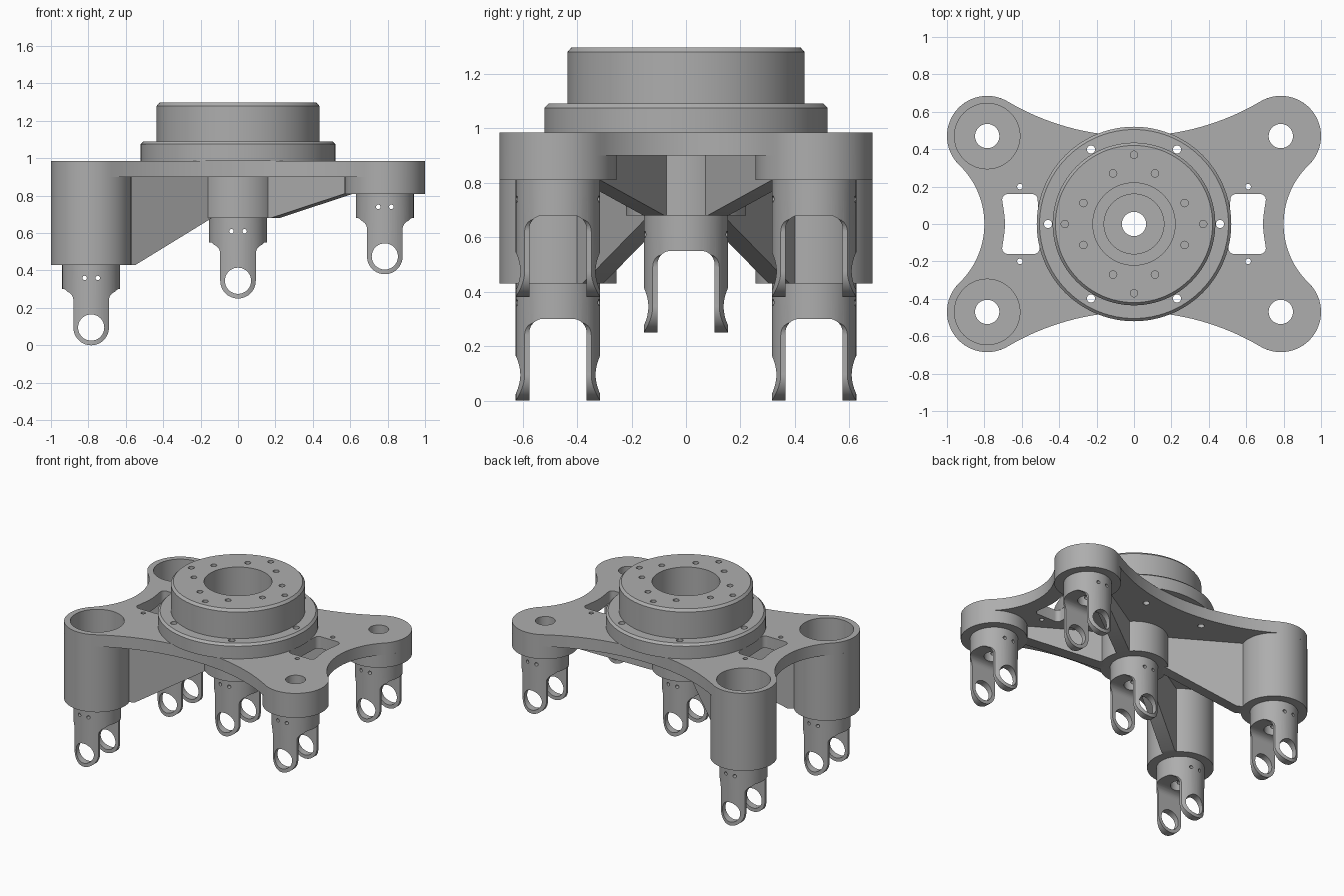
import bpy, bmesh
from math import radians, degrees, cos, sin, pi, atan2, hypot
from mathutils import Matrix, Vector

cube = bpy.data.objects.get("Cube")
if cube:
    bpy.data.objects.remove(cube, do_unlink=True)

grey = bpy.data.materials.new("machined_grey")
grey.use_nodes = True
grey.diffuse_color = (0.42, 0.42, 0.42, 1)
grey.node_tree.nodes["Principled BSDF"].inputs["Base Color"].default_value = grey.diffuse_color


# ---- helpers ----
def finish(name, bm):
    bmesh.ops.remove_doubles(bm, verts=bm.verts, dist=0.0002)
    bmesh.ops.recalc_face_normals(bm, faces=bm.faces)
    me = bpy.data.meshes.new(name)
    bm.to_mesh(me)
    bm.free()
    me.materials.append(grey)
    ob = bpy.data.objects.new(name, me)
    bpy.context.scene.collection.objects.link(ob)
    smooth(ob)
    return ob


def smooth(ob):
    ob.data.shade_smooth()
    ob.data.set_sharp_from_angle(angle=radians(30))


def arc(cx, cy, r, a0, a1, n=16):
    angles = [radians(a0 + (a1 - a0) * i / n) for i in range(n + 1)]
    return [(cx + r * cos(a), cy + r * sin(a)) for a in angles]


def circle(cx, cy, r, n=32):
    return arc(cx, cy, r, 0, 360, n)[:-1]


def lathe(name, profile, x=0, y=0, n=72):
    """Revolve a closed (radius, z) profile about a vertical axis."""
    bm = bmesh.new()
    rings = [[bm.verts.new((x + r * cos(2 * pi * i / n), y + r * sin(2 * pi * i / n), z))
              for r, z in profile] for i in range(n)]
    m = len(profile)
    for i in range(n):
        a, b = rings[i], rings[(i + 1) % n]
        for j in range(m):
            k = (j + 1) % m
            bm.faces.new((a[j], b[j], b[k], a[k]))
    return finish(name, bm)


def prism(name, loops, thickness, matrix):
    """Filled outline, with further loops as holes, extruded about its plane."""
    cu = bpy.data.curves.new(name, "CURVE")
    cu.dimensions, cu.fill_mode, cu.extrude = "2D", "BOTH", thickness / 2
    for loop in loops:
        sp = cu.splines.new("POLY")
        sp.points.add(len(loop) - 1)
        for p, (a, b) in zip(sp.points, loop):
            p.co = (a, b, 0, 1)
        sp.use_cyclic_u = True
    tmp = bpy.data.objects.new(name, cu)
    bpy.context.scene.collection.objects.link(tmp)
    dg = bpy.context.evaluated_depsgraph_get()
    me = bpy.data.meshes.new_from_object(tmp.evaluated_get(dg))
    bm = bmesh.new()
    bm.from_mesh(me)
    bm.transform(matrix)
    bpy.data.objects.remove(tmp, do_unlink=True)
    bpy.data.curves.remove(cu)
    bpy.data.meshes.remove(me)
    return finish(name, bm)


def drills(specs, rot=Matrix()):
    """One cutter made of separate cylinders: (centre, radius, length)."""
    bm = bmesh.new()
    for c, r, length in specs:
        bmesh.ops.create_cone(bm, cap_ends=True, segments=24, radius1=r, radius2=r,
                              depth=length, matrix=Matrix.Translation(c) @ rot)
    return finish("drill_cutter", bm)


def boolean(ob, cutter, operation="DIFFERENCE"):
    mod = ob.modifiers.new("cut", "BOOLEAN")
    mod.operation, mod.solver, mod.object = operation, "EXACT", cutter
    dg = bpy.context.evaluated_depsgraph_get()
    me = bpy.data.meshes.new_from_object(ob.evaluated_get(dg))
    ob.modifiers.clear()
    ob.data = me
    bpy.data.objects.remove(cutter, do_unlink=True)
    smooth(ob)


# ---- main dimensions ----
PX, PY, PAD_R = 0.785, 0.47, 0.215
TOP, UNDER = 0.985, 0.90
HUB_Z, LOW_Z, HIGH_Z = 0.68, 0.43, 0.81
SIDE_R, LONG_R = 0.437, 1.325
side_x, long_y = 0.80 + SIDE_R, 0.47 + LONG_R

# ---- plate: four lobes joined by concave arcs ----
a_side = degrees(atan2(-PY, side_x - PX))
a_long = degrees(atan2(long_y - PY, -PX))
quarter = (arc(side_x, 0, SIDE_R, 180, 180 + a_side)[:-1]
           + arc(PX, PY, PAD_R, a_side, a_long, 32)
           + arc(0, long_y, LONG_R, a_long - 180, -90)[1:])
half = quarter + [(-x, y) for x, y in reversed(quarter[:-1])]
outline = half + [(x, -y) for x, y in reversed(half[1:-1])]

bolt_circle = [(0.46 * cos(i * pi / 3), 0.46 * sin(i * pi / 3)) for i in range(6)]
holes = [circle(0, 0, 0.16, 72)] + [circle(x, y, 0.022, 16) for x, y in bolt_circle]
for s in (-1, 1):
    window = (arc(0.675, 0.13, 0.03, 0, 90, 6) + arc(0.545, 0.13, 0.03, 90, 180, 6)
              + arc(0.535, -0.13, 0.03, 180, 270, 6) + arc(0.675, -0.13, 0.03, 270, 360, 6)
              + arc(1.09, 0, 0.40, 190, 170, 8))
    holes.append([(s * x, y) for x, y in window])
    for t in (-1, 1):
        holes.append(circle(s * 0.61, t * 0.2, 0.015, 16))
        holes.append(circle(s * PX, t * PY, 0.065 if s > 0 else 0.175, 72))
prism("plate", [outline] + holes, TOP - UNDER, Matrix.Translation((0, 0, (TOP + UNDER) / 2)))

# ---- corner bosses, hub and ribs ----
def cup(name, x, y, outer, inner, base):
    floor = base + 0.04
    lathe(name, [(0.065, base), (outer, base), (outer, UNDER), (inner, UNDER),
                 (inner, floor), (0.065, floor)], x, y)


cup("hub", 0, 0, 0.22, 0.16, HUB_Z)
reach = hypot(PX, PY) - 0.19
low_rib = [(0.19, HUB_Z), (0.665, LOW_Z), (reach, LOW_Z), (reach, UNDER), (0.19, UNDER)]
high_rib = [(0.19, HUB_Z), (0.23, HUB_Z), (reach, 0.82), (reach, UNDER), (0.19, UNDER)]
for t, side in ((-1, "front"), (1, "back")):
    cup(f"{side}_right_boss", -PX, t * PY, PAD_R, 0.175, LOW_Z)
    lathe(f"{side}_left_boss", [(0.065, HIGH_Z), (PAD_R, HIGH_Z), (PAD_R, UNDER), (0.065, UNDER)],
          PX, t * PY)
    for s, hand, shape in ((-1, "right", low_rib), (1, "left", high_rib)):
        d = Vector((s * PX, t * PY, 0)).normalized()
        up = Vector((0, 0, 1))
        frame = Matrix((d, up, d.cross(up))).transposed().to_4x4()
        prism(f"{side}_{hand}_rib", [shape], 0.09, frame)

# ---- turret: flange and collar with bolt holes ----
flange = lathe("flange", [(0.22, TOP), (0.52, TOP), (0.52, 1.075), (0.505, 1.09), (0.22, 1.09)], n=96)
boolean(flange, drills([((x, y, 1.04), 0.022, 0.3) for x, y in bolt_circle]))
collar = lathe("collar", [(0.22, 1.09), (0.435, 1.09), (0.435, 1.28), (0.42, 1.297), (0.22, 1.297)], n=96)
spots = [(0.37, i * 90) for i in range(4)]
spots += [(0.293, i * 90 + a) for i in range(4) for a in (22.5, 67.5)]
boolean(collar, drills([((r * cos(radians(a)), r * sin(radians(a)), 1.297), 0.02, 0.16)
                        for r, a in spots]))

# ---- clevis leg, origin at its top face ----
right_edge = ([(0.2, 0.05), (0.2, -0.14)] + arc(0.145, -0.19, 0.05, 90, 180, 8)
              + arc(0, -0.335, 0.095, 0, -90, 16))
leg_outline = right_edge + [(-x, z) for x, z in reversed(right_edge[:-1])]
to_xz = Matrix.Rotation(pi / 2, 4, "X")
to_yz = Matrix(((0, 0, 1), (1, 0, 0), (0, 1, 0))).to_4x4()
slot = ([(-0.105, -0.5), (0.105, -0.5)] + arc(0.055, -0.18, 0.05, 0, 90, 8)
        + arc(-0.055, -0.18, 0.05, 90, 180, 8))

leg = lathe("centre_leg", [(0.065, -0.45), (0.155, -0.45), (0.155, 0), (0.065, 0)])
boolean(leg, prism("leg_cutter", [leg_outline, circle(0, -0.335, 0.07, 40)], 0.5, to_xz), "INTERSECT")
boolean(leg, prism("slot_cutter", [slot], 0.6, to_yz))
boolean(leg, drills([((x, 0, -0.07), 0.012, 0.5) for x in (-0.035, 0.035)], to_xz))
leg.location = (0, 0, HUB_Z)
for t, side in ((-1, "front"), (1, "back")):
    for s, hand, z in ((-1, "right", LOW_Z), (1, "left", HIGH_Z)):
        copy = bpy.data.objects.new(f"{side}_{hand}_leg", leg.data)
        copy.location = (s * PX, t * PY, z)
        bpy.context.scene.collection.objects.link(copy)
